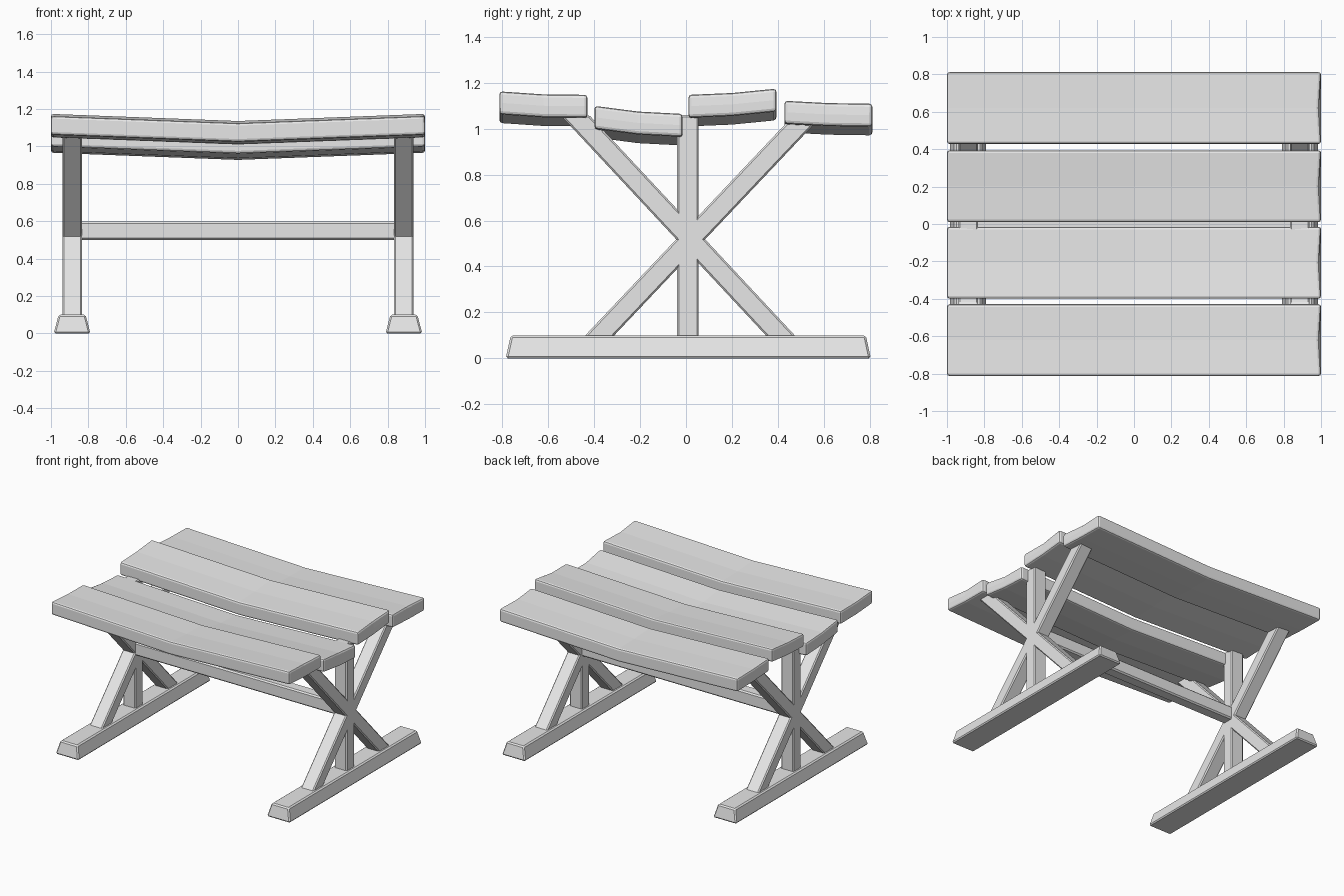
import bpy, bmesh

if "Cube" in bpy.data.objects:
    bpy.data.objects.remove(bpy.data.objects["Cube"], do_unlink=True)

grey = bpy.data.materials.new("weathered_grey")
grey.use_nodes = True
grey.diffuse_color = (0.8, 0.8, 0.8, 1)
grey.node_tree.nodes["Principled BSDF"].inputs["Base Color"].default_value = (0.8, 0.8, 0.8, 1)


def block(name, place, cuts=0, bevel=0.01, segments=1):
    """Make a box whose corners, in -1..1, are moved by place(u, v, w)."""
    bm = bmesh.new()
    bmesh.ops.create_cube(bm, size=2)
    if cuts:
        bmesh.ops.subdivide_edges(bm, edges=bm.edges[:], cuts=cuts, use_grid_fill=True)
    for vert in bm.verts:
        vert.co = place(*vert.co)
    mesh = bpy.data.meshes.new(name)
    bm.to_mesh(mesh)
    bm.free()
    mesh.materials.append(grey)
    obj = bpy.data.objects.new(name, mesh)
    bpy.context.collection.objects.link(obj)
    mod = obj.modifiers.new("soft_edges", "BEVEL")
    mod.width = bevel
    mod.segments = segments
    mod.limit_method = "ANGLE"
    mod.angle_limit = 0.6
    return obj


def leaning_post(name, x, y_low, y_high, z_high, half_y):
    """Square timber with level ends, leaning from y_low to y_high."""
    def place(u, v, w):
        t = (w + 1) / 2
        return (x + u * 0.0525,
                y_low + (y_high - y_low) * t + v * half_y,
                0.09 + (z_high - 0.09) * t)
    return block(name, place, bevel=0.008)


def plank(name, y_mid, tops):
    """Sagging board, bent along its middle, with a worn end."""
    def place(u, v, w):
        u, v, w = round(u), round(v), round(w)
        x = u * 1.0
        if u == 1 and v == 0 and w == 1:
            x -= 0.012
        sag = 0.038 * (1 - abs(u))
        return (x, y_mid + v * 0.192, tops[v + 1] - sag - 0.05 * (1 - w))
    return block(name, place, cuts=1, bevel=0.014, segments=2)


# Table top
plank("front_plank", -0.621, (1.163, 1.15, 1.148))
plank("inner_front_plank", -0.207, (1.10, 1.075, 1.065))
plank("inner_back_plank", 0.202, (1.148, 1.156, 1.175))
plank("back_plank", 0.62, (1.122, 1.112, 1.109))

# End frames
for side, sign in (("left", 1), ("right", -1)):
    x = sign * 0.887

    def foot(u, v, w):
        taper = (w + 1) / 2
        return (x + u * (0.098 - 0.026 * taper),
                0.01 + v * (0.795 - 0.022 * taper),
                0.05 + w * 0.05)
    block(side + "_foot", foot, bevel=0.009)
    leaning_post(side + "_upright", x, 0.008, 0.008, 1.06, 0.047)
    leaning_post(side + "_brace_to_back", x, -0.385, 0.505, 1.03, 0.063)
    leaning_post(side + "_brace_to_front", x, 0.42, -0.485, 1.06, 0.063)

# Rail joining the two frames
block("cross_rail", lambda u, v, w: (u * 0.86, 0.008 + v * 0.045, 0.549 + w * 0.05))
